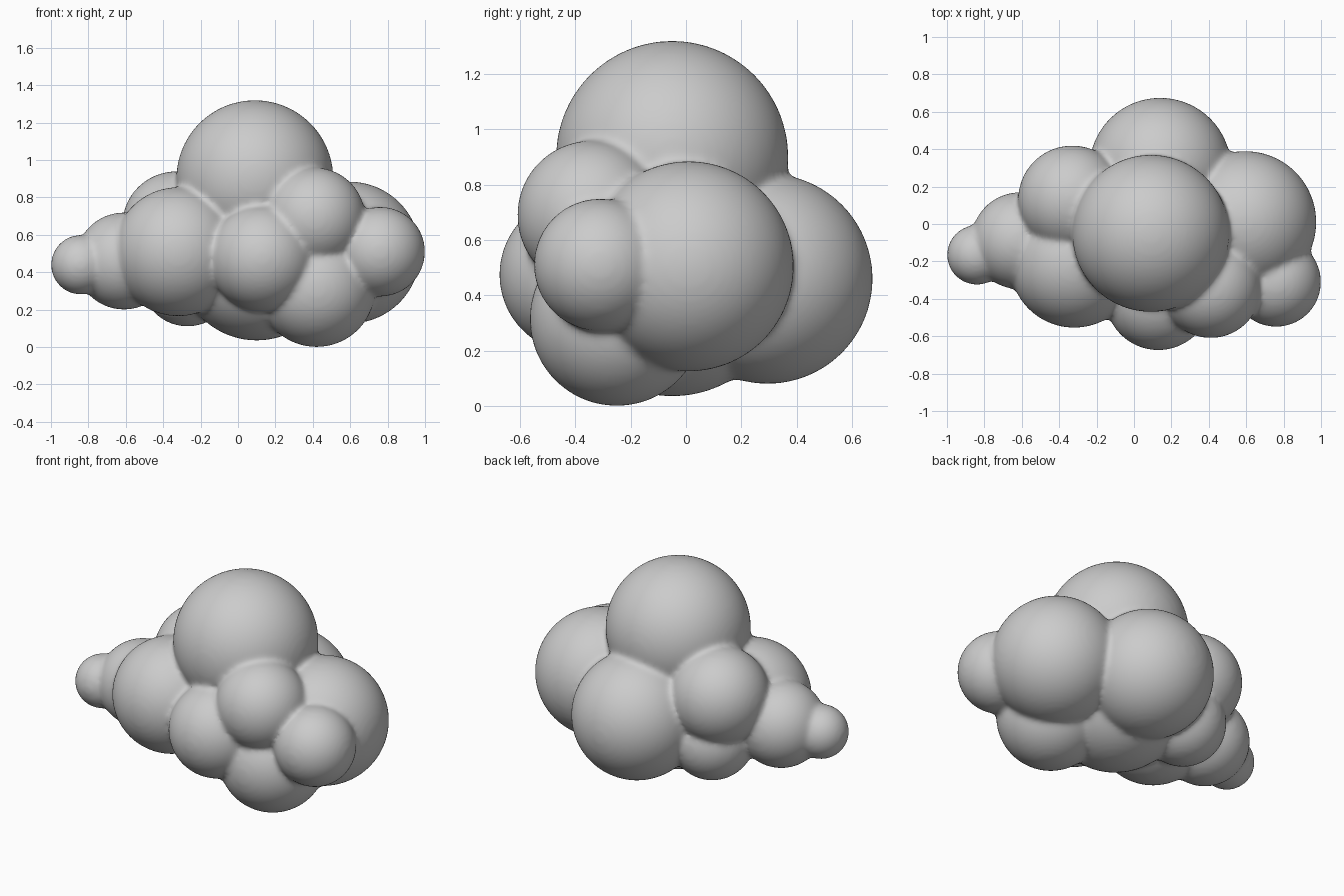
import bpy
import bmesh
from mathutils import Matrix

if "Cube" in bpy.data.objects:
    bpy.data.objects.remove(bpy.data.objects["Cube"])

# Puffs of the cloud: x, y, z, radius
PUFFS = [
    (0.09, -0.05, 0.90, 0.42),     # top
    (0.10, -0.05, 0.455, 0.42),    # core
    (0.595, 0.01, 0.505, 0.38),    # right
    (0.14, 0.295, 0.46, 0.38),     # back
    (-0.33, 0.13, 0.65, 0.29),     # back left, upper
    (-0.27, 0.12, 0.36, 0.25),     # back left, lower
    (-0.32, -0.21, 0.51, 0.345),   # front left
    (-0.61, -0.09, 0.46, 0.26),    # left
    (-0.84, -0.165, 0.44, 0.16),   # left tip
    (0.41, -0.34, 0.69, 0.27),     # front right, upper
    (0.13, -0.39, 0.475, 0.285),   # front centre
    (0.42, -0.25, 0.315, 0.315),   # front right, lower
    (0.76, -0.31, 0.51, 0.24),     # right tip
]

# Overlapping spheres in one mesh
bm = bmesh.new()
for x, y, z, r in PUFFS:
    bmesh.ops.create_icosphere(bm, subdivisions=5, radius=r,
                               matrix=Matrix.Translation((x, y, z)))
mesh = bpy.data.meshes.new("cloud")
bm.to_mesh(mesh)
bm.free()
cloud = bpy.data.objects.new("cloud", mesh)
bpy.context.collection.objects.link(cloud)

# Fuse into one skin, then soften the creases
fuse = cloud.modifiers.new("fuse", 'REMESH')
fuse.mode = 'VOXEL'
fuse.voxel_size = 0.014
fuse.use_smooth_shade = True
soften = cloud.modifiers.new("soften", 'SMOOTH')
soften.factor = 0.5
soften.iterations = 16
